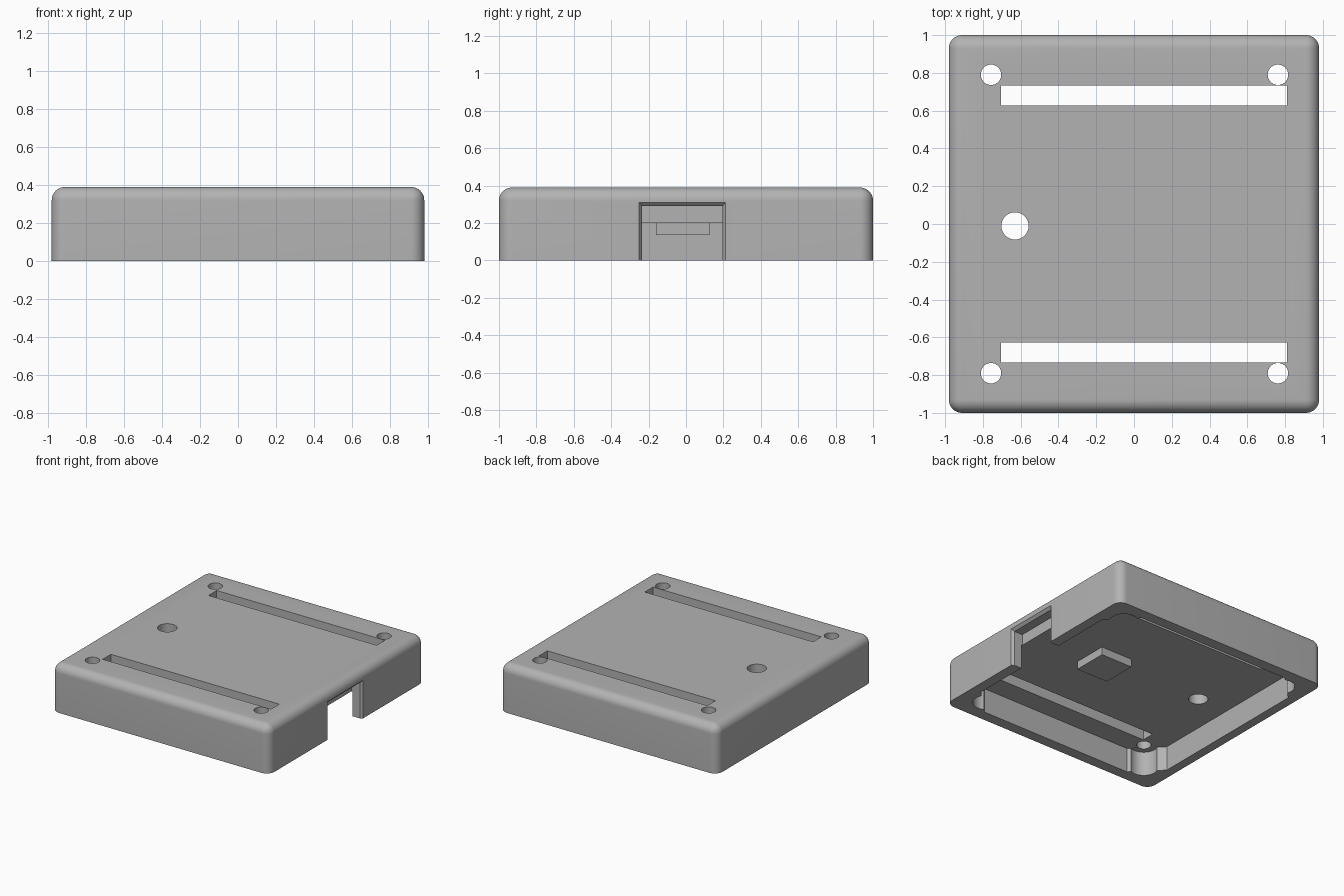
import bpy, bmesh
from math import radians

old = bpy.data.objects.get("Cube")
if old:
    bpy.data.objects.remove(old, do_unlink=True)

WIDTH, LENGTH, HEIGHT = 1.96, 2.0, 0.39
CEILING = 0.2

grey = bpy.data.materials.new("plain grey")
grey.use_nodes = True
colour = (0.45, 0.45, 0.45, 1)
grey.diffuse_color = colour
grey.node_tree.nodes["Principled BSDF"].inputs["Base Color"].default_value = colour


def finish(name, bm):
    bmesh.ops.recalc_face_normals(bm, faces=bm.faces)
    mesh = bpy.data.meshes.new(name)
    bm.to_mesh(mesh)
    bm.free()
    mesh.materials.append(grey)
    obj = bpy.data.objects.new(name, mesh)
    bpy.context.collection.objects.link(obj)
    return obj


def box_mesh(low, high):
    bm = bmesh.new()
    bmesh.ops.create_cube(bm, size=1)
    for v in bm.verts:
        v.co = [h if c > 0 else l for c, l, h in zip(v.co, low, high)]
    return bm


def box(name, low, high):
    return finish(name, box_mesh(low, high))


def cylinder(name, x, y, radius, low, high):
    bm = bmesh.new()
    bmesh.ops.create_cone(bm, cap_ends=True, segments=48, radius1=radius,
                          radius2=radius, depth=high - low)
    bmesh.ops.translate(bm, verts=bm.verts, vec=(x, y, (low + high) / 2))
    return finish(name, bm)


# Outer shell: rounded everywhere except along the bottom rim
bm = box_mesh((-WIDTH / 2, -LENGTH / 2, 0), (WIDTH / 2, LENGTH / 2, HEIGHT))
rounded = [e for e in bm.edges if max(v.co.z for v in e.verts) > 0.1]
bmesh.ops.bevel(bm, geom=rounded, offset=0.07, segments=10, profile=0.5,
                affect='EDGES', clamp_overlap=True)
case = finish("case_shell", bm)
cutters = []

# Underside cavity with cut corners
bm = box_mesh((-0.905, -0.91, -0.1), (0.895, 0.91, CEILING))
upright = [e for e in bm.edges if abs(e.verts[0].co.z - e.verts[1].co.z) > 0.1]
bmesh.ops.bevel(bm, geom=upright, offset=0.21, segments=1, affect='EDGES')
cutters.append(finish("cavity_cutter", bm))

# Corner screw holes with wide recesses below
for x in (-0.757, 0.762):
    for y in (-0.79, 0.79):
        cutters.append(cylinder("recess_cutter", x, y, 0.105, -0.1, CEILING - 0.002))
        cutters.append(cylinder("screw_hole_cutter", x, y, 0.054, 0.1, 0.5))

# Round light hole and the two long slots
cutters.append(cylinder("light_hole_cutter", -0.63, -0.01, 0.072, 0.1, 0.5))
for y in (-0.68, 0.68):
    cutters.append(box("slot_cutter", (-0.705, y - 0.053, 0.1), (0.81, y + 0.053, 0.5)))

# Side opening, then the flare around its outer edge
cutters.append(box("opening_cutter", (0.885, -0.235, -0.1), (1.1, 0.195, 0.29)))
bm = box_mesh((0.96, -0.235, -0.1), (1.0, 0.195, 0.29))
for v in bm.verts:
    if v.co.x > 0.98:
        v.co.y += 0.03 if v.co.y > 0 else -0.03
        if v.co.z > 0:
            v.co.z += 0.04
cutters.append(finish("flare_cutter", bm))

for cutter in cutters:
    cutter.hide_render = True
    mod = case.modifiers.new(cutter.name, 'BOOLEAN')
    mod.operation = 'DIFFERENCE'
    mod.solver = 'EXACT'
    mod.object = cutter

# Apply the cuts and remove the helpers
bpy.context.view_layer.update()
cut = bpy.data.meshes.new_from_object(case.evaluated_get(bpy.context.evaluated_depsgraph_get()))
case.modifiers.clear()
case.data = cut
cut.materials.clear()
cut.materials.append(grey)
for poly in cut.polygons:
    poly.material_index = 0
for cutter in cutters:
    bpy.data.objects.remove(cutter, do_unlink=True)

# Square button hanging from the cavity ceiling
button = box("square_button", (0.13, -0.16, 0.135), (0.415, 0.125, CEILING + 0.02))

# Smooth the rounded edges and holes
bpy.ops.object.select_all(action='DESELECT')
case.select_set(True)
bpy.context.view_layer.objects.active = case
bpy.ops.object.shade_smooth_by_angle(angle=radians(30))
